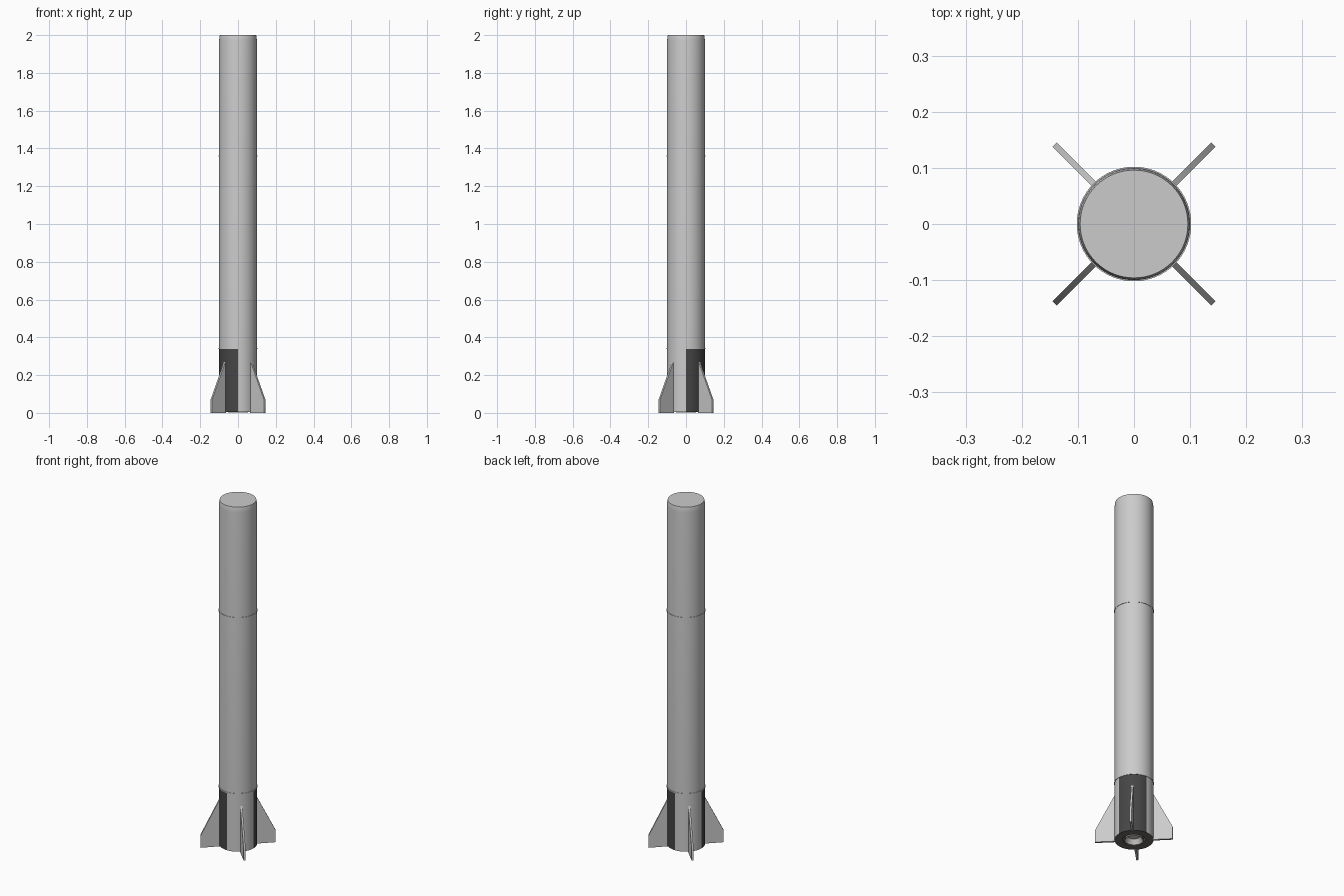
import bpy, bmesh, math
from mathutils import Matrix

if "Cube" in bpy.data.objects:
    bpy.data.objects.remove(bpy.data.objects["Cube"])

SEG = 64


def material(name, rgb):
    m = bpy.data.materials.new(name)
    m.diffuse_color = (*rgb, 1)
    m.use_nodes = True
    m.node_tree.nodes["Principled BSDF"].inputs["Base Color"].default_value = m.diffuse_color
    return m


grey = material("light_grey", (0.6, 0.6, 0.6))
dark = material("dark_paint", (0.06, 0.06, 0.06))
base_grey = material("base_grey", (0.15, 0.14, 0.13))


def finish(name, bm, mats=()):
    bmesh.ops.remove_doubles(bm, verts=bm.verts, dist=1e-5)
    bmesh.ops.recalc_face_normals(bm, faces=bm.faces)
    me = bpy.data.meshes.new(name)
    bm.to_mesh(me)
    bm.free()
    for m in mats:
        me.materials.append(m)
    ob = bpy.data.objects.new(name, me)
    bpy.context.collection.objects.link(ob)
    bpy.ops.object.select_all(action='DESELECT')
    ob.select_set(True)
    bpy.context.view_layer.objects.active = ob
    bpy.ops.object.shade_smooth_by_angle(angle=math.radians(30))
    return ob


def revolve(profile):
    """Spin (radius, z) points around the z axis."""
    bm = bmesh.new()
    verts = [bm.verts.new((r, 0, z)) for r, z in profile]
    edges = [bm.edges.new(p) for p in zip(verts, verts[1:])]
    bmesh.ops.spin(bm, geom=verts + edges, cent=(0, 0, 0), axis=(0, 0, 1),
                   angle=math.tau, steps=SEG, use_duplicate=False)
    return bm


# Main tube with its slightly narrowed top rim
finish("body_tube", revolve([(0.1, 0.34), (0.1, 1.97), (0.0985, 1.988),
                             (0.096, 2.0), (0, 2.0)]))

# Tail skirt: two opposite quarters are dark, base has a recess for the nozzle
bm = revolve([(0.1, 0.34), (0.1, 0.005), (0.058, 0.005), (0.058, 0.03), (0, 0.03)])
for f in bm.faces:
    c = f.calc_center_median()
    if c.z < 0.1:
        f.material_index = 2
    elif c.x * c.y > 0:
        f.material_index = 1
finish("tail_skirt", bm, (grey, dark, base_grey))

# Joint bands between the sections
for name, z in (("lower_joint_band", 0.34), ("upper_joint_band", 1.36)):
    finish(name, revolve([(0.0995, z - 0.003), (0.102, z - 0.003),
                          (0.102, z + 0.003), (0.0995, z + 0.003)]))

# Engine nozzle
finish("nozzle", revolve([(0.038, 0.03), (0.052, 0.003), (0.046, 0.003),
                          (0.03, 0.028), (0, 0.028)]))

# Four diagonal fins
FIN = [(0.096, 0), (0.2, 0), (0.2, 0.07), (0.1, 0.27), (0.096, 0.27)]
THICK = 0.011
for i in range(4):
    bm = bmesh.new()
    face = bm.faces.new([bm.verts.new((r, -THICK / 2, z)) for r, z in FIN])
    ext = bmesh.ops.extrude_face_region(bm, geom=[face], use_keep_orig=True)
    moved = [v for v in ext["geom"] if isinstance(v, bmesh.types.BMVert)]
    bmesh.ops.translate(bm, verts=moved, vec=(0, THICK, 0))
    bm.transform(Matrix.Rotation(math.radians(45 + 90 * i), 4, 'Z'))
    finish(f"fin_{i + 1}", bm)
